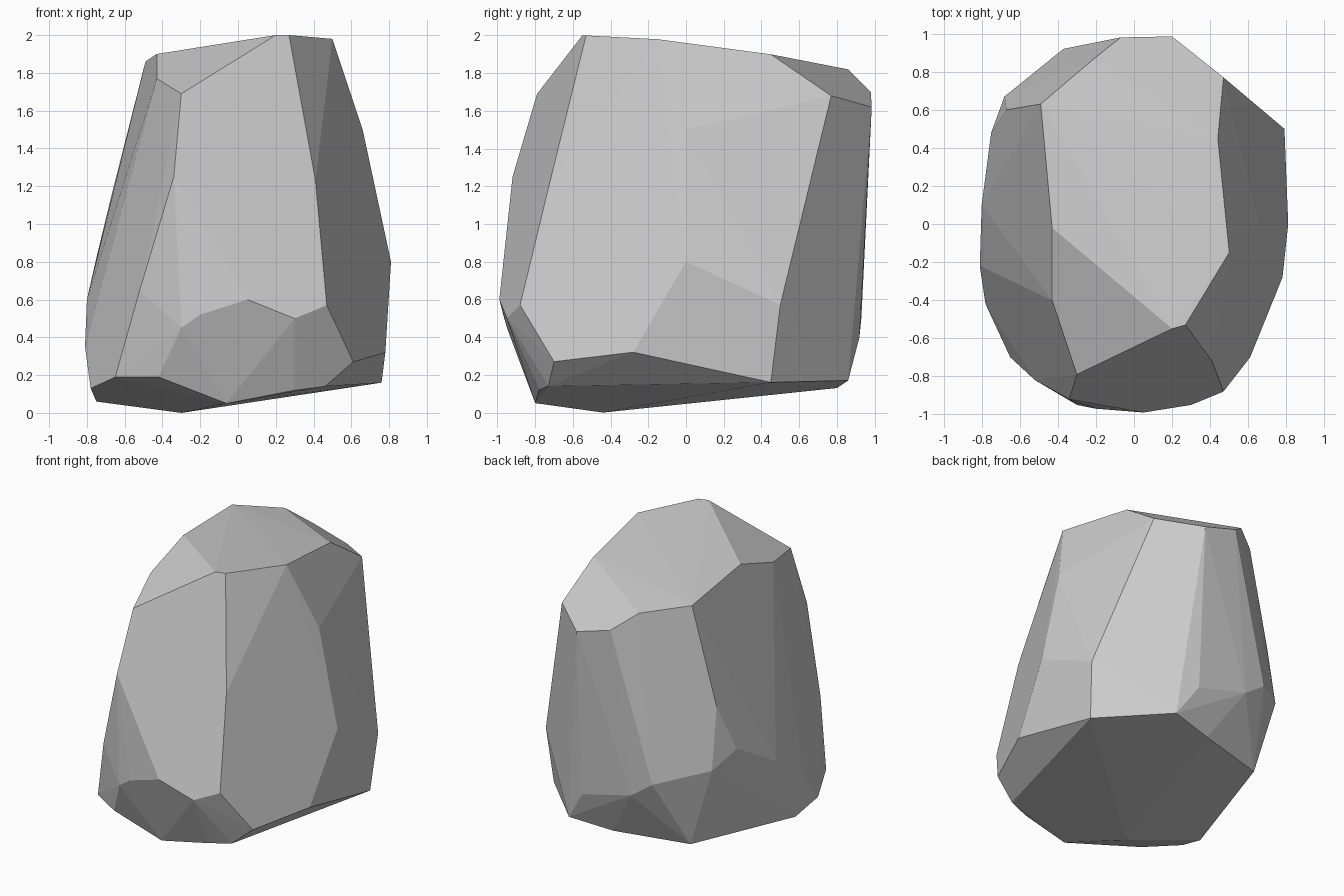
import bpy, bmesh, math

# Corner rings of the chipped boulder, wrapped in a convex hull
crown = [(.2, -.55, 2), (.27, -.53, 2), (.5, -.15, 1.98), (.44, .45, 1.9),
         (.47, .77, 1.68), (.2, .985, 1.62), (-.07, .98, 1.7), (-.22, .86, 1.82),
         (-.49, .63, 1.86), (-.43, -.02, 1.9), (-.43, -.4, 1.77), (-.3, -.79, 1.69)]
waist = [(.41, -.72, 1.23), (.66, 0, 1.5), (.81, 0, .8), (.79, .5, .57),
         (-.19, .95, 1.28), (-.67, .6, 1.15), (-.75, .48, .82), (-.68, .67, .71),
         (-.34, -.92, 1.25), (-.52, -.82, .65), (-.8, .1, .6)]
shoulder = [(.47, -.88, .57), (.3, -.95, .5), (.05, -.99, .6), (-.2, -.97, .52),
            (-.3, -.95, .45), (-.45, .8, .52), (-.37, .92, .62), (-.2, .93, .5),
            (.2, .92, .4), (-.81, -.22, .35), (.78, -.28, .32), (.61, -.7, .27)]
base = [(-.42, -.84, .19), (-.65, -.7, .19), (-.78, -.42, .13), (-.75, -.2, .06),
        (-.3, -.44, 0), (-.06, -.8, .05), (.3, -.78, .12), (.46, -.73, .14),
        (.76, .45, .16), (.35, .86, .17), (.03, .8, .13), (-.5, .66, .12)]

bm = bmesh.new()
for co in crown + waist + shoulder + base:
    bm.verts.new(co)
res = bmesh.ops.convex_hull(bm, input=bm.verts)
# Remove leftover interior points, then merge near-flat facets
bmesh.ops.delete(bm, geom=[v for v in bm.verts if not v.link_faces], context='VERTS')
bmesh.ops.dissolve_limit(bm, angle_limit=math.radians(2), verts=bm.verts, edges=bm.edges)
bmesh.ops.recalc_face_normals(bm, faces=bm.faces)

mesh = bpy.data.meshes.new("boulder")
bm.to_mesh(mesh)
bm.free()
boulder = bpy.data.objects.new("boulder", mesh)
bpy.context.collection.objects.link(boulder)
